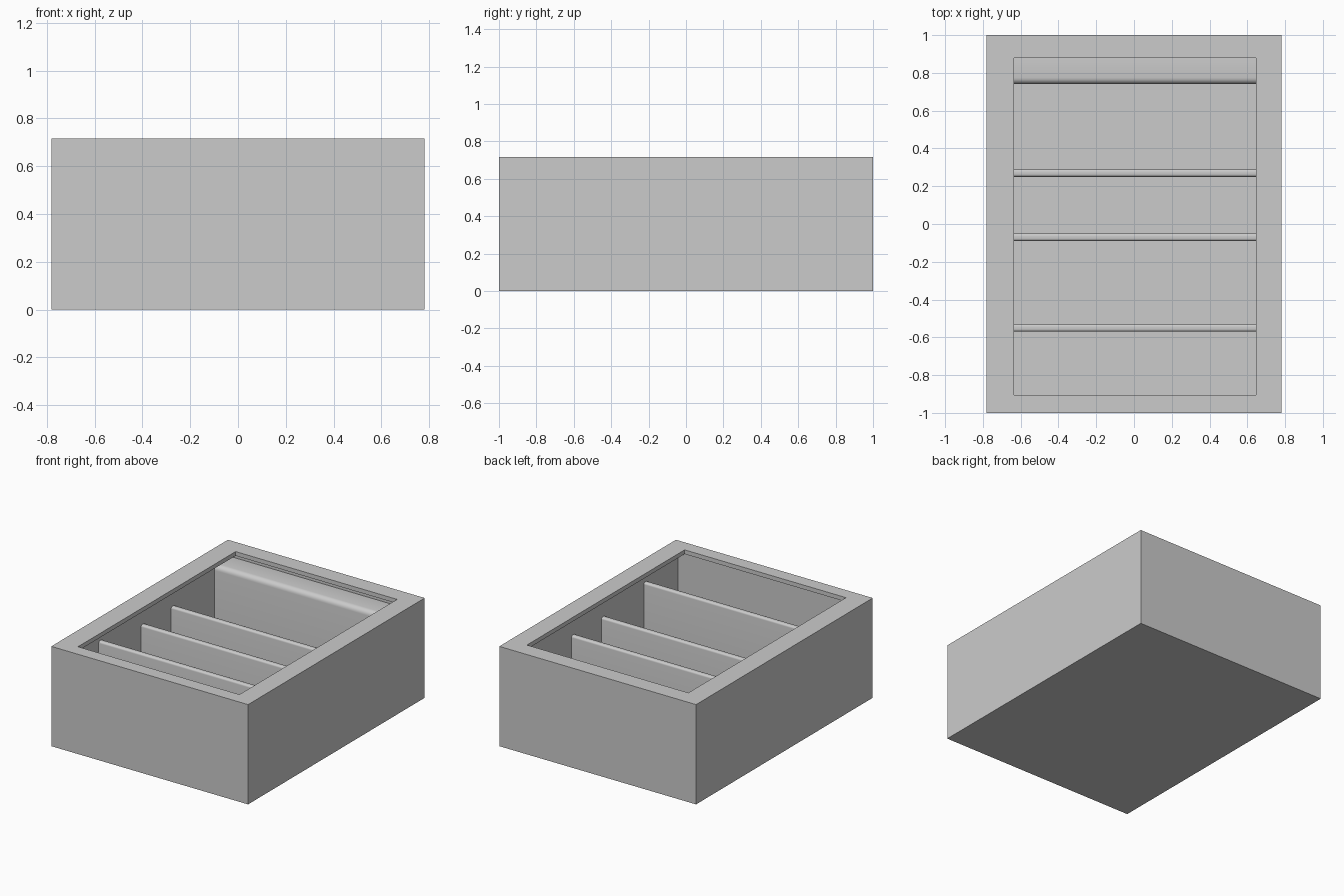
import bpy, bmesh, math

if "Cube" in bpy.data.objects:
    bpy.data.objects.remove(bpy.data.objects["Cube"])

W, L, H = 0.78, 1.0, 0.715          # half width, half length, height
IN_X, IN_Y0, IN_Y1 = 0.705, -0.915, 0.92
FLOOR, LIP = 0.07, 0.685


def box(name, x0, x1, y0, y1, z0, z1):
    bm = bmesh.new()
    bmesh.ops.create_cube(bm, size=1)
    for v in bm.verts:
        v.co = (x1 if v.co.x > 0 else x0, y1 if v.co.y > 0 else y0, z1 if v.co.z > 0 else z0)
    me = bpy.data.meshes.new(name)
    bm.to_mesh(me)
    bm.free()
    ob = bpy.data.objects.new(name, me)
    bpy.context.collection.objects.link(ob)
    return ob


def cut(target, cutter):
    mod = target.modifiers.new("cut", 'BOOLEAN')
    mod.operation, mod.solver, mod.object = 'DIFFERENCE', 'EXACT', cutter
    bpy.context.view_layer.objects.active = target
    bpy.ops.object.modifier_apply(modifier=mod.name)
    bpy.data.objects.remove(cutter)


def divider(name, y0, y1, top, r=0.014, steps=5):
    # upright panel with rounded top edges, extruded across the tray
    pts = [(y0, FLOOR - 0.01), (y1, FLOOR - 0.01)]
    for cy, start in ((y1 - r, 0), (y0 + r, 90)):
        for i in range(steps + 1):
            a = math.radians(start + 90 * i / steps)
            pts.append((cy + r * math.cos(a), top - r + r * math.sin(a)))
    x = IN_X + 0.002
    bm = bmesh.new()
    face = bm.faces.new([bm.verts.new((-x, y, z)) for y, z in pts])
    ext = bmesh.ops.extrude_face_region(bm, geom=[face])
    for v in ext["geom"]:
        if isinstance(v, bmesh.types.BMVert):
            v.co.x = x
    bmesh.ops.recalc_face_normals(bm, faces=bm.faces)
    me = bpy.data.meshes.new(name)
    bm.to_mesh(me)
    bm.free()
    ob = bpy.data.objects.new(name, me)
    bpy.context.collection.objects.link(ob)
    bpy.ops.object.select_all(action='DESELECT')
    ob.select_set(True)
    bpy.context.view_layer.objects.active = ob
    bpy.ops.object.shade_smooth_by_angle(angle=math.radians(30))


# outer case, hollowed below an overhanging lip
case = box("case", -W, W, -L, L, 0, H)
cut(case, box("cavity", -IN_X, IN_X, IN_Y0, IN_Y1, FLOOR, LIP))
cut(case, box("opening", -0.635, 0.645, -0.905, 0.88, LIP - 0.1, H + 0.1))

# inner partitions; the rear one is a thick ledge
divider("front_divider", -0.57, -0.53, 0.607)
divider("middle_divider", -0.09, -0.05, 0.54)
divider("rear_divider", 0.25, 0.29, 0.54)
divider("rear_ledge", 0.74, IN_Y1 + 0.02, 0.65, r=0.035)
